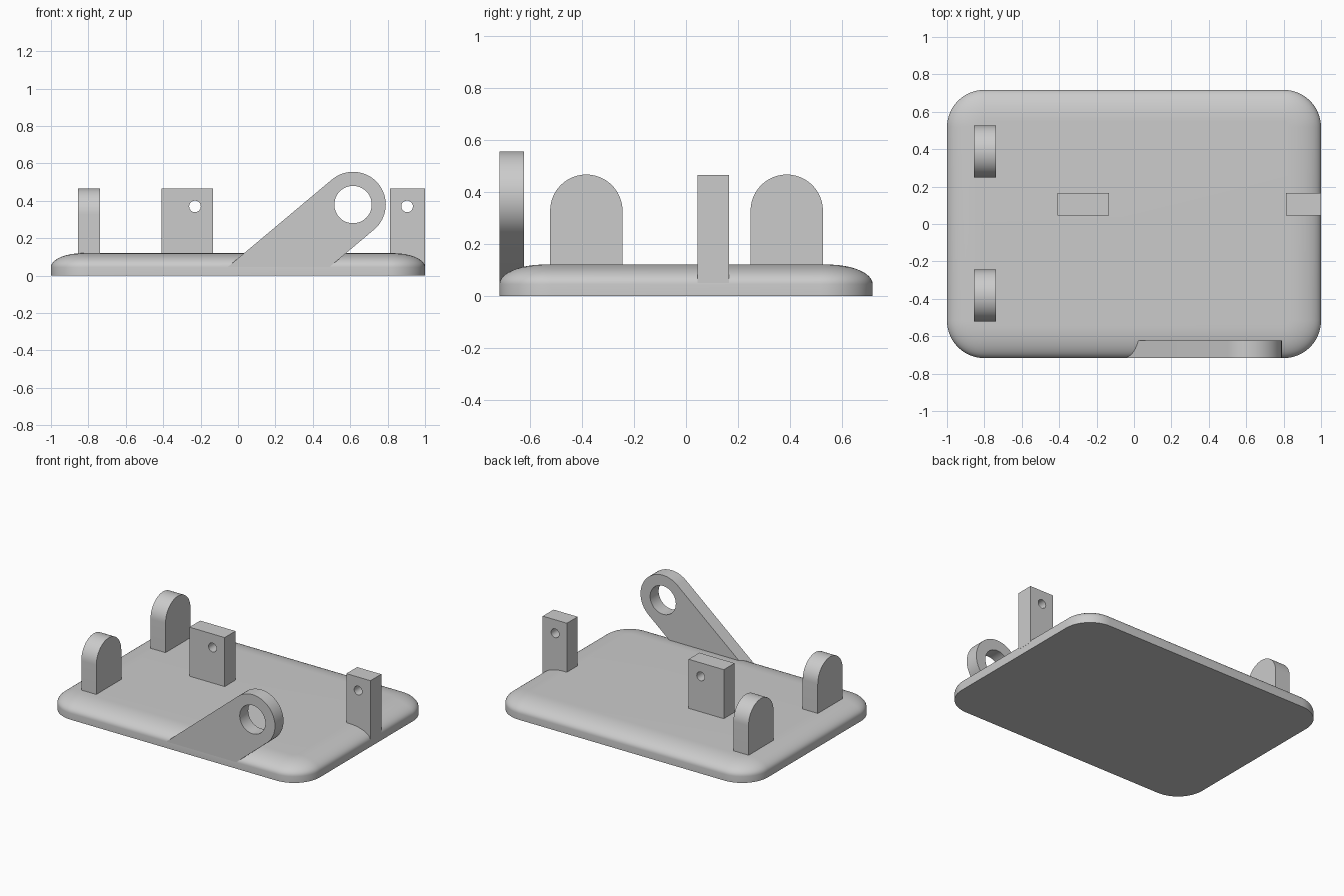
import bpy, bmesh
from math import sin, cos, pi, radians
from mathutils import Vector

old = bpy.data.objects.get("Cube")
if old:
    bpy.data.objects.remove(old, do_unlink=True)

grey = bpy.data.materials.new("plain grey")
grey.use_nodes = True
COLOUR = (0.6, 0.6, 0.6, 1)
grey.diffuse_color = COLOUR
grey.node_tree.nodes["Principled BSDF"].inputs["Base Color"].default_value = COLOUR


def finish(name, bm, angle=35):
    bmesh.ops.recalc_face_normals(bm, faces=bm.faces)
    mesh = bpy.data.meshes.new(name)
    bm.to_mesh(mesh)
    bm.free()
    mesh.materials.append(grey)
    obj = bpy.data.objects.new(name, mesh)
    bpy.context.collection.objects.link(obj)
    bpy.ops.object.select_all(action='DESELECT')
    obj.select_set(True)
    bpy.context.view_layer.objects.active = obj
    bpy.ops.object.shade_smooth_by_angle(angle=radians(angle))
    return obj


def arc(cx, cy, r, start, end, n):
    steps = [radians(start + (end - start) * i / n) for i in range(n + 1)]
    return [(cx + r * cos(a), cy + r * sin(a)) for a in steps]


def circle(cx, cy, r, n=48):
    return arc(cx, cy, r, 0, 360, n)[:-1]


def extrude_profile(name, loops, place, depth):
    """Fill an outline with optional holes and extrude it along depth."""
    bm = bmesh.new()
    for loop in loops:
        verts = [bm.verts.new(place(u, v)) for u, v in loop]
        for i, vert in enumerate(verts):
            bm.edges.new((vert, verts[i - 1]))
    bmesh.ops.triangle_fill(bm, edges=bm.edges[:], use_beauty=True)
    extruded = bmesh.ops.extrude_face_region(bm, geom=bm.faces[:])
    moved = [g for g in extruded["geom"] if isinstance(g, bmesh.types.BMVert)]
    bmesh.ops.translate(bm, verts=moved, vec=Vector(depth))
    return finish(name, bm)


# Base plate: stacked rounded rectangles with an elliptical top fillet
HX, HY, CORNER, FILLET, RIM, TOP = 1.0, 0.717, 0.2, 0.17, 0.045, 0.12


def rounded_rectangle(inset):
    r = CORNER - inset
    cx, cy = HX - CORNER, HY - CORNER
    points = []
    for q, (sx, sy) in enumerate(((1, 1), (-1, 1), (-1, -1), (1, -1))):
        points += arc(sx * cx, sy * cy, r, 90 * q, 90 * q + 90, 14)
    return points


levels = [(0, 0)]
for k in range(13):
    t = k / 12 * pi / 2
    levels.append((FILLET * (1 - cos(t)), RIM + (TOP - RIM) * sin(t)))
bm = bmesh.new()
rings = [[bm.verts.new((x, y, z)) for x, y in rounded_rectangle(inset)]
         for inset, z in levels]
for low, high in zip(rings, rings[1:]):
    for i in range(len(low)):
        bm.faces.new((low[i - 1], low[i], high[i], high[i - 1]))
bm.faces.new(rings[0])
bm.faces.new(rings[-1])
finish("base_plate", bm)

# Slanted arm with a large eye, flush with the front edge
EX, EZ, ER, SLOPE, FOOT = 0.615, 0.38, 0.175, 40, 0.045
eye = arc(EX, EZ, ER, SLOPE - 90, SLOPE + 90, 32)


def foot_point(p):
    run = (p[1] - FOOT) * cos(radians(SLOPE)) / sin(radians(SLOPE))
    return (p[0] - run, FOOT)


outline = [foot_point(eye[0])] + eye + [foot_point(eye[-1])]
extrude_profile("slanted_arm", [outline, circle(EX, EZ, 0.1)],
                lambda u, v: (u, -HY, v), (0, 0.095, 0))

# Two arched lugs on the left-hand end of the plate
for side, y in (("front", -0.383), ("back", 0.387)):
    arch = [(y + 0.139, 0.1)] + arc(y, 0.327, 0.139, 0, 180, 28) + [(y - 0.139, 0.1)]
    extrude_profile(side + "_arched_lug", [arch],
                    lambda u, v: (-0.855, u, v), (0.117, 0, 0))

# Two square posts with small pin holes
for name, x0, x1, bottom, pin in (("middle_post", -0.41, -0.135, 0.1, -0.23),
                                  ("end_post", 0.812, 1.0, 0.05, 0.904)):
    box = [(x0, bottom), (x1, bottom), (x1, 0.465), (x0, 0.465)]
    extrude_profile(name, [box, circle(pin, 0.37, 0.031, 32)],
                    lambda u, v: (u, 0.045, v), (0, 0.12, 0))
